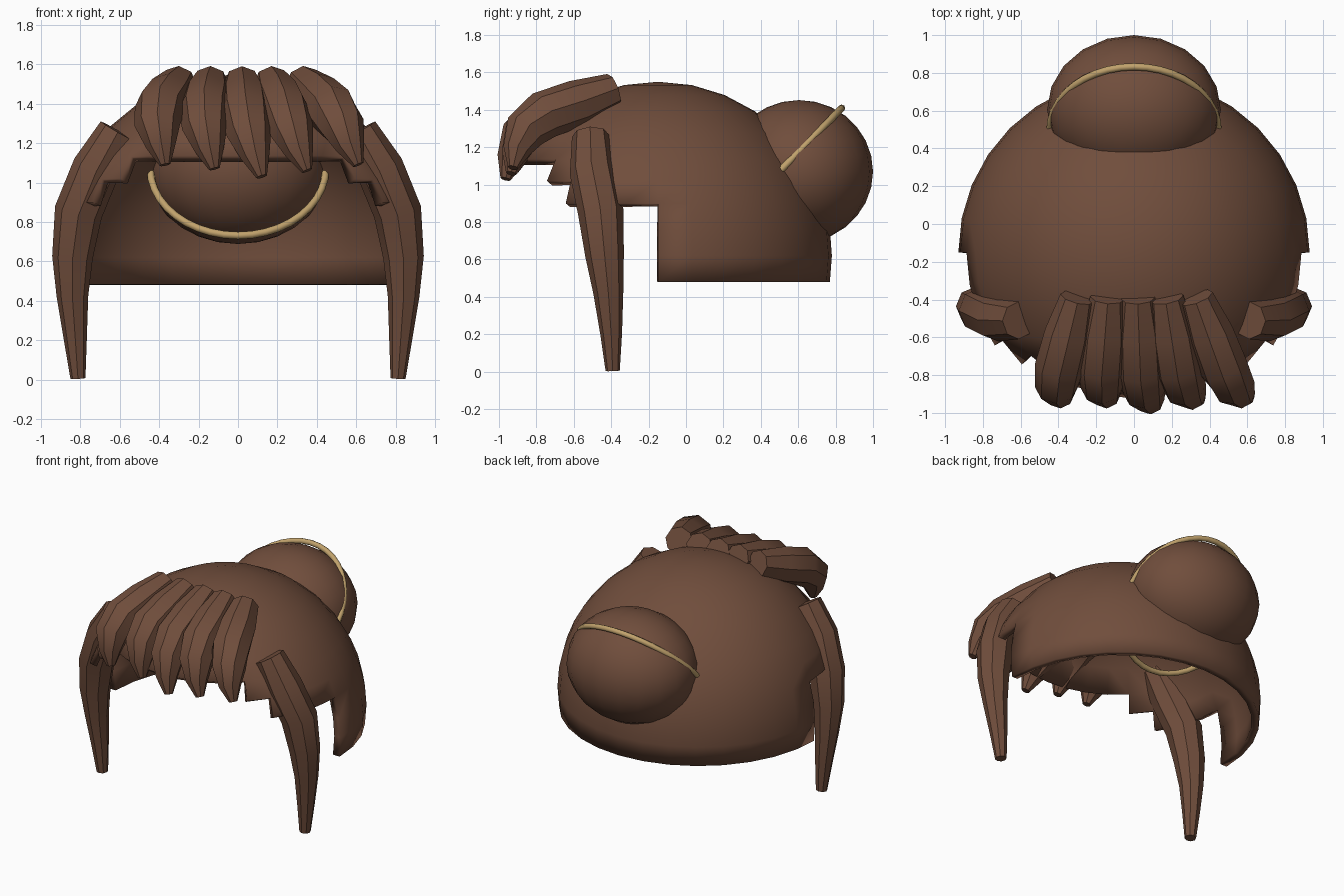
import bpy, bmesh, math
from mathutils import Vector, Matrix

if "Cube" in bpy.data.objects:
    bpy.data.objects.remove(bpy.data.objects["Cube"])


def material(name, rgb):
    m = bpy.data.materials.new(name)
    m.diffuse_color = (*rgb, 1)
    m.use_nodes = True
    m.node_tree.nodes["Principled BSDF"].inputs["Base Color"].default_value = m.diffuse_color
    return m


BROWN = material("brown hair", (0.162, 0.075, 0.045))
GOLD = material("gold band", (0.53, 0.36, 0.15))


def finish(bm, name, mat, angle=40):
    bmesh.ops.recalc_face_normals(bm, faces=bm.faces)
    me = bpy.data.meshes.new(name)
    bm.to_mesh(me)
    bm.free()
    me.materials.append(mat)
    ob = bpy.data.objects.new(name, me)
    bpy.context.collection.objects.link(ob)
    bpy.ops.object.select_all(action='DESELECT')
    ob.select_set(True)
    bpy.context.view_layer.objects.active = ob
    bpy.ops.object.shade_smooth_by_angle(angle=math.radians(angle))
    return ob


def strand(name, points, sides=8):
    """Tapered lock of hair through (x, y, z, radius) points."""
    bm = bmesh.new()
    pos = [Vector(p[:3]) for p in points]
    rings = []
    for i, p in enumerate(points):
        t = (pos[min(i + 1, len(pos) - 1)] - pos[max(i - 1, 0)]).normalized()
        u = Vector((1, 0, 0)) if abs(t.x) < 0.8 else Vector((0, 1, 0))
        u = (u - t * u.dot(t)).normalized()
        v = t.cross(u)
        ring = []
        for k in range(sides):
            a = 2 * math.pi * k / sides
            ring.append(bm.verts.new(pos[i] + (u * math.cos(a) + v * math.sin(a)) * p[3]))
        rings.append(ring)
    for a, b in zip(rings, rings[1:]):
        for k in range(sides):
            n = (k + 1) % sides
            bm.faces.new((a[k], a[n], b[n], b[k]))
    bm.faces.new(rings[0])
    bm.faces.new(rings[-1])
    return finish(bm, name, BROWN)


# Cap: sphere shell with a stepped opening for the face
R, CY, CZ, SEG = 0.93, -0.15, 0.62, 32
LATS = [-8.7, 0, 8.7, 17.5, 25.5, 33.75, 45, 56.25, 67.5, 78.75]


def lowest(lon):
    """Lowest latitude kept, by angle away from the front."""
    if lon < 45:
        return 33
    if lon < 56.25:
        return 25
    return 17 if lon < 90 else -9


bm = bmesh.new()
grid = []
for lat in LATS:
    la = math.radians(lat)
    grid.append([bm.verts.new((R * math.cos(la) * math.sin(2 * math.pi * k / SEG),
                               CY - R * math.cos(la) * math.cos(2 * math.pi * k / SEG),
                               CZ + R * math.sin(la))) for k in range(SEG)])
pole = bm.verts.new((0, CY, CZ + R))
for k in range(SEG):
    n = (k + 1) % SEG
    lon = (k + 0.5) * 360 / SEG
    lon = min(lon, 360 - lon)
    for i in range(len(LATS) - 1):
        if LATS[i] >= lowest(lon):
            bm.faces.new((grid[i][k], grid[i][n], grid[i + 1][n], grid[i + 1][k]))
    bm.faces.new((grid[-1][k], grid[-1][n], pole))
bmesh.ops.delete(bm, geom=[v for v in bm.verts if not v.link_faces], context='VERTS')
cap = finish(bm, "hair_cap", BROWN)
shell = cap.modifiers.new("shell", 'SOLIDIFY')
shell.thickness = 0.05
shell.offset = -1

# Bun at the back
bm = bmesh.new()
bmesh.ops.create_uvsphere(bm, u_segments=20, v_segments=14, radius=1)
bmesh.ops.transform(bm, verts=bm.verts, matrix=Matrix.Translation((0, 0.605, 1.07))
                    @ Matrix.Diagonal((0.46, 0.395, 0.382, 1)))
finish(bm, "hair_bun", BROWN, 60)

# Tilted band around the bun
bm = bmesh.new()
M, N, TUBE = 40, 8, 0.019
along = Vector((0, 0.7, 0.714))
normal = Vector((0, -0.714, 0.7))
rings = []
for i in range(M):
    a = 2 * math.pi * i / M
    out = Vector((math.sin(a), 0, 0)) + along * math.cos(a)
    c = Vector((0, 0.5, 1.07)) + Vector((0.445 * math.sin(a), 0, 0)) + along * (0.475 * math.cos(a))
    rings.append([bm.verts.new(c + (out * math.cos(b) + normal * math.sin(b)) * TUBE)
                  for b in (2 * math.pi * j / N for j in range(N))])
for i in range(M):
    a, b = rings[i], rings[(i + 1) % M]
    for j in range(N):
        bm.faces.new((a[j], a[(j + 1) % N], b[(j + 1) % N], b[j]))
finish(bm, "bun_band", GOLD, 60)

# Long side locks
SIDE = [(0.61, -0.51, 1.26, 0.10), (0.72, -0.50, 1.07, 0.122), (0.81, -0.455, 0.85, 0.122),
        (0.84, -0.435, 0.62, 0.103), (0.84, -0.415, 0.42, 0.08),
        (0.825, -0.40, 0.2, 0.058), (0.812, -0.392, 0.005, 0.038)]
for s, side in ((-1, "left"), (1, "right")):
    strand(side + "_side_lock", [(s * x, y, z, r) for x, y, z, r in SIDE])

# Fringe: five locks sharing one profile of (y, z, radius)
PROFILE = [(-0.39, 1.505, 0.092), (-0.58, 1.43, 0.125), (-0.76, 1.36, 0.13),
           (-0.86, 1.27, 0.115), (-0.905, 1.16, 0.075), (-0.925, 1.06, 0.028)]
FRINGE = [  # x at root, middle and tip, then forward and upward shift of the tip
    (-0.30, -0.42, -0.37, 0.00, 0.03),
    (-0.14, -0.18, -0.12, 0.00, 0.01),
    (0.02, 0.04, 0.12, 0.04, -0.03),
    (0.17, 0.25, 0.35, 0.01, 0.00),
    (0.33, 0.51, 0.61, 0.00, 0.03)]
for i, (root, mid, tip, fwd, up) in enumerate(FRINGE):
    pts = []
    for j, (y, z, r) in enumerate(PROFILE):
        t = j / (len(PROFILE) - 1)
        x = root + (mid - root) * t / 0.5 if t < 0.5 else mid + (tip - mid) * (t - 0.5) / 0.5
        pts.append((x, y - fwd * t, z + up * t, r))
    strand("fringe_lock_%d" % (i + 1), pts)
